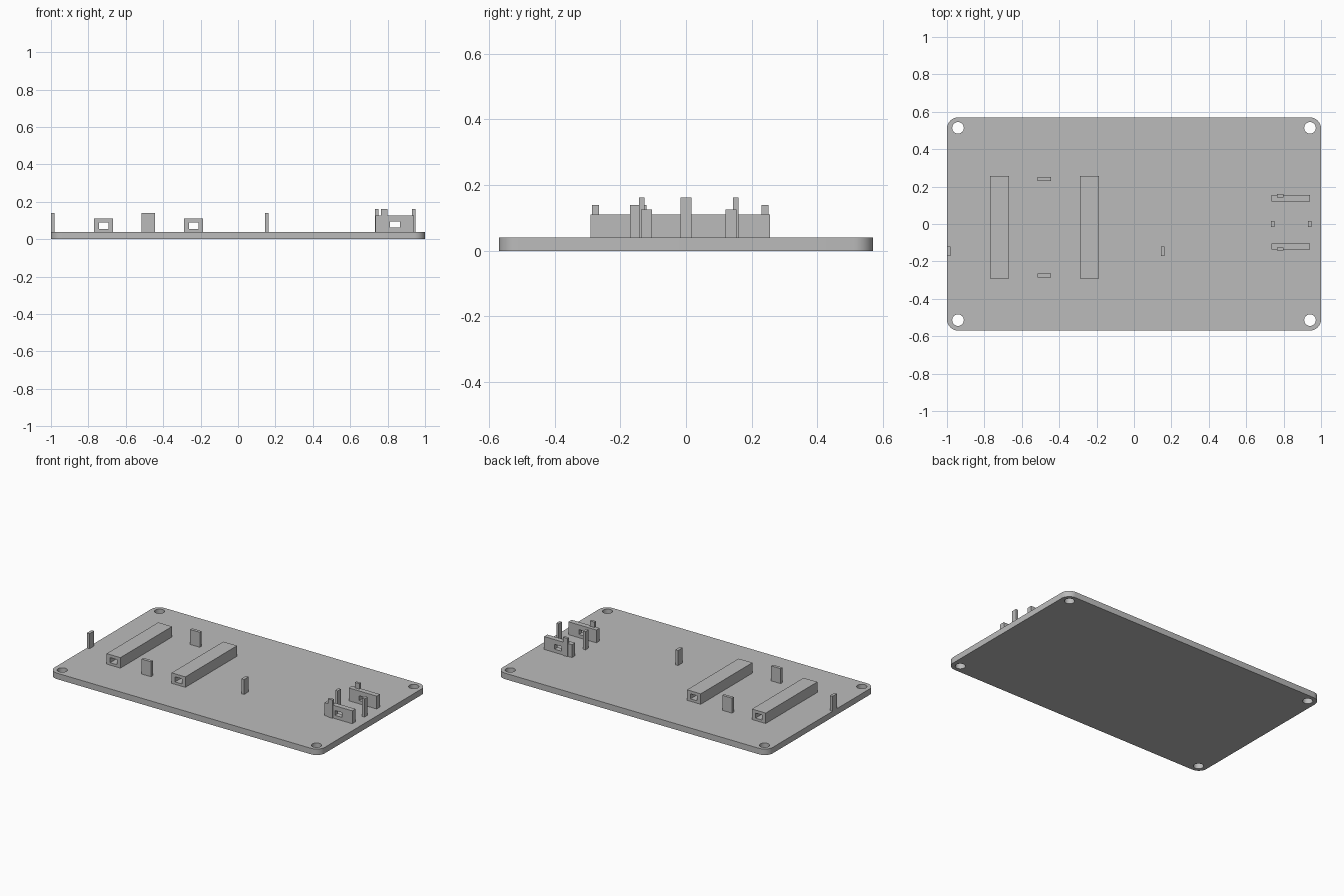
import bpy
import bmesh
from math import cos, sin, pi
from mathutils import Vector

cube = bpy.data.objects.get("Cube")
if cube:
    bpy.data.objects.remove(cube, do_unlink=True)

GREY = (0.5, 0.5, 0.5, 1)
grey = bpy.data.materials.new("plain grey")
grey.use_nodes = True
grey.diffuse_color = GREY
grey.node_tree.nodes["Principled BSDF"].inputs["Base Color"].default_value = GREY

T = 0.04          # plate thickness
SINK = T - 0.005  # parts are seated slightly into the plate
MID_Y = -0.0175   # centre line of the rails and their tabs


def extruded(name, loops, direction):
    """Fill an outline with holes and extrude it along a vector."""
    bm = bmesh.new()
    edges = []
    for loop in loops:
        vs = [bm.verts.new(p) for p in loop]
        edges += [bm.edges.new((a, b)) for a, b in zip(vs, vs[1:] + vs[:1])]
    direction = Vector(direction)
    bmesh.ops.triangle_fill(bm, edges=edges, use_beauty=True, normal=direction.normalized())
    res = bmesh.ops.extrude_face_region(bm, geom=bm.faces[:])
    verts = [g for g in res["geom"] if isinstance(g, bmesh.types.BMVert)]
    bmesh.ops.translate(bm, verts=verts, vec=direction)
    bmesh.ops.recalc_face_normals(bm, faces=bm.faces[:])
    mesh = bpy.data.meshes.new(name)
    bm.to_mesh(mesh)
    bm.free()
    mesh.materials.append(grey)
    obj = bpy.data.objects.new(name, mesh)
    bpy.context.collection.objects.link(obj)
    return obj


def rect_xz(x0, x1, z0, z1, y):
    return [(x0, y, z0), (x1, y, z0), (x1, y, z1), (x0, y, z1)]


def block(name, x, y, top, hole=None):
    """Box standing on the plate, with an optional window running along y."""
    loops = [rect_xz(*x, SINK, top, y[0])]
    if hole:
        loops.append(rect_xz(*hole, y[0]))
    return extruded(name, loops, (0, y[1] - y[0], 0))


def arc(cx, cy, r, start, sweep, n):
    return [(cx + r * cos(start + sweep * i / n), cy + r * sin(start + sweep * i / n), 0)
            for i in range(n + 1)]


# Base plate with rounded corners and four screw holes
R, W, D = 0.06, 1.0, 0.57
outline, holes = [], []
for i, (sx, sy) in enumerate([(1, 1), (-1, 1), (-1, -1), (1, -1)]):
    outline += arc(sx * (W - R), sy * (D - R), R, i * pi / 2, pi / 2, 8)
    holes.append(arc(sx * 0.941, sy * 0.514, 0.031, 0, 2 * pi, 32)[:-1])
plate = extruded("base_plate", [outline] + holes, (0, 0, T))
bpy.ops.object.select_all(action="DESELECT")
bpy.context.view_layer.objects.active = plate
plate.select_set(True)
bpy.ops.object.shade_smooth_by_angle()

# Two hollow rails
for side, x in (("right", -0.718), ("left", -0.237)):
    block(side + "_rail", (x - 0.051, x + 0.051), (MID_Y - 0.273, MID_Y + 0.273), 0.11,
          (x - 0.025, x + 0.025, 0.056, 0.09))

# Wide tabs between the rails
for end, s in (("front", -1), ("back", 1)):
    y = MID_Y + s * 0.258
    block(end + "_tab", (-0.515, -0.444), (y - 0.01, y + 0.01), 0.14)

# Narrow tabs outside the rails
for side, x in (("right", -0.99), ("left", 0.154)):
    block(side + "_end_tab", (x - 0.01, x + 0.01), (-0.17, -0.121), 0.14)

# Windowed walls, each with a post on its outer face
CY = 0.0085
for end, s in (("front", -1), ("back", 1)):
    y = CY + s * 0.129
    block(end + "_wall", (0.736, 0.942), (y - 0.017, y + 0.017), 0.126,
          (0.813, 0.865, 0.062, 0.094))
    y = CY + s * 0.143
    block(end + "_wall_post", (0.765, 0.799), (y - 0.0085, y + 0.0085), 0.162)

# Posts between the walls
for side, x in (("right", 0.741), ("left", 0.939)):
    block(side + "_middle_post", (x - 0.009, x + 0.009), (-0.017, 0.017), 0.162)
